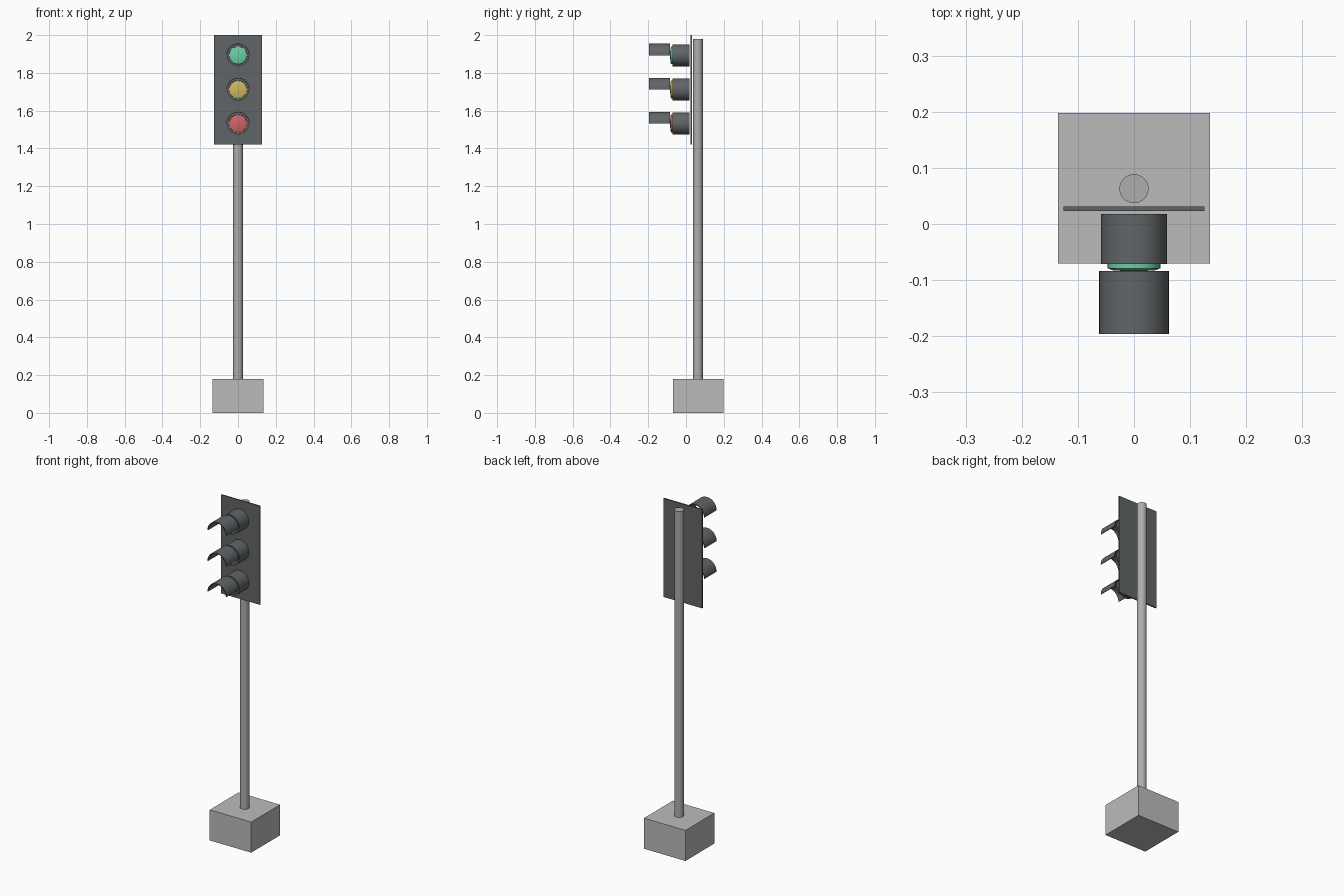
import bpy
import math
import bmesh
from mathutils import Matrix

cube = bpy.data.objects.get("Cube")
if cube:
    bpy.data.objects.remove(cube, do_unlink=True)


def material(name, color):
    mat = bpy.data.materials.new(name)
    mat.use_nodes = True
    rgba = (*color, 1)
    mat.diffuse_color = rgba
    mat.node_tree.nodes["Principled BSDF"].inputs["Base Color"].default_value = rgba
    return mat


concrete = material("concrete grey", (0.50, 0.50, 0.50))
steel = material("steel grey", (0.42, 0.42, 0.42))
charcoal = material("charcoal", (0.12, 0.13, 0.135))
green = material("green lens", (0.15, 0.62, 0.37))
amber = material("amber lens", (0.62, 0.49, 0.11))
red = material("red lens", (0.64, 0.13, 0.13))


def finish(name, bm, mat, smooth=False):
    bmesh.ops.recalc_face_normals(bm, faces=bm.faces)
    mesh = bpy.data.meshes.new(name)
    bm.to_mesh(mesh)
    bm.free()
    mesh.materials.append(mat)
    obj = bpy.data.objects.new(name, mesh)
    bpy.context.collection.objects.link(obj)
    if smooth:
        bpy.ops.object.select_all(action="DESELECT")
        obj.select_set(True)
        bpy.context.view_layer.objects.active = obj
        bpy.ops.object.shade_smooth_by_angle(angle=math.radians(40))
    return obj


def box(name, low, high, mat):
    bm = bmesh.new()
    size = [b - a for a, b in zip(low, high)]
    mid = [(a + b) / 2 for a, b in zip(low, high)]
    bmesh.ops.create_cube(bm, size=1, matrix=Matrix.Translation(mid) @ Matrix.Diagonal((*size, 1)))
    return finish(name, bm, mat)


def swept_profile(name, profile, z, mat, start=0, sweep=360, steps=32):
    """Turn a (radius, y) profile around a lamp axis running along y."""
    bm = bmesh.new()
    axis_pos = (0, 0, z)
    verts = [bm.verts.new((r, y, z)) for r, y in profile]
    edges = [bm.edges.new(pair) for pair in zip(verts, verts[1:])]
    if sweep < 360:
        edges.append(bm.edges.new((verts[-1], verts[0])))
    turn = Matrix.Rotation(math.radians(start), 3, "Y")
    bmesh.ops.rotate(bm, verts=verts, cent=axis_pos, matrix=turn)
    bmesh.ops.spin(bm, geom=verts + edges, cent=axis_pos, axis=(0, 1, 0),
                   angle=math.radians(sweep), steps=steps)
    bmesh.ops.remove_doubles(bm, verts=bm.verts, dist=0.0001)
    if sweep < 360:
        bmesh.ops.holes_fill(bm, edges=[e for e in bm.edges if e.is_boundary])
    return finish(name, bm, mat, smooth=True)


# Foundation block, pole and backing board
box("base_block", (-0.135, -0.07, 0), (0.135, 0.198, 0.18), concrete)
pole = bmesh.new()
bmesh.ops.create_cone(pole, cap_ends=True, segments=32, radius1=0.026, radius2=0.026,
                      depth=1.8, matrix=Matrix.Translation((0, 0.063, 1.08)))
finish("pole", pole, steel, smooth=True)
box("backing_board", (-0.126, 0.023, 1.42), (0.126, 0.031, 2), charcoal)

# Three lamps, each with a housing, a lens and a half-round visor
for color, lens_mat, z in (("green", green, 1.893), ("amber", amber, 1.712), ("red", red, 1.532)):
    swept_profile(color + "_housing",
                  [(0, 0.018), (0.0585, 0.018), (0.0585, -0.071),
                   (0.048, -0.071), (0.048, -0.06), (0, -0.06)], z, charcoal)
    swept_profile(color + "_lens",
                  [(0.047, -0.055), (0.047, -0.079), (0.036, -0.083), (0, -0.084)], z, lens_mat)
    swept_profile(color + "_visor",
                  [(0.062, -0.084), (0.062, -0.196), (0.058, -0.196), (0.058, -0.084)],
                  z, charcoal, start=0, sweep=-180, steps=20)
